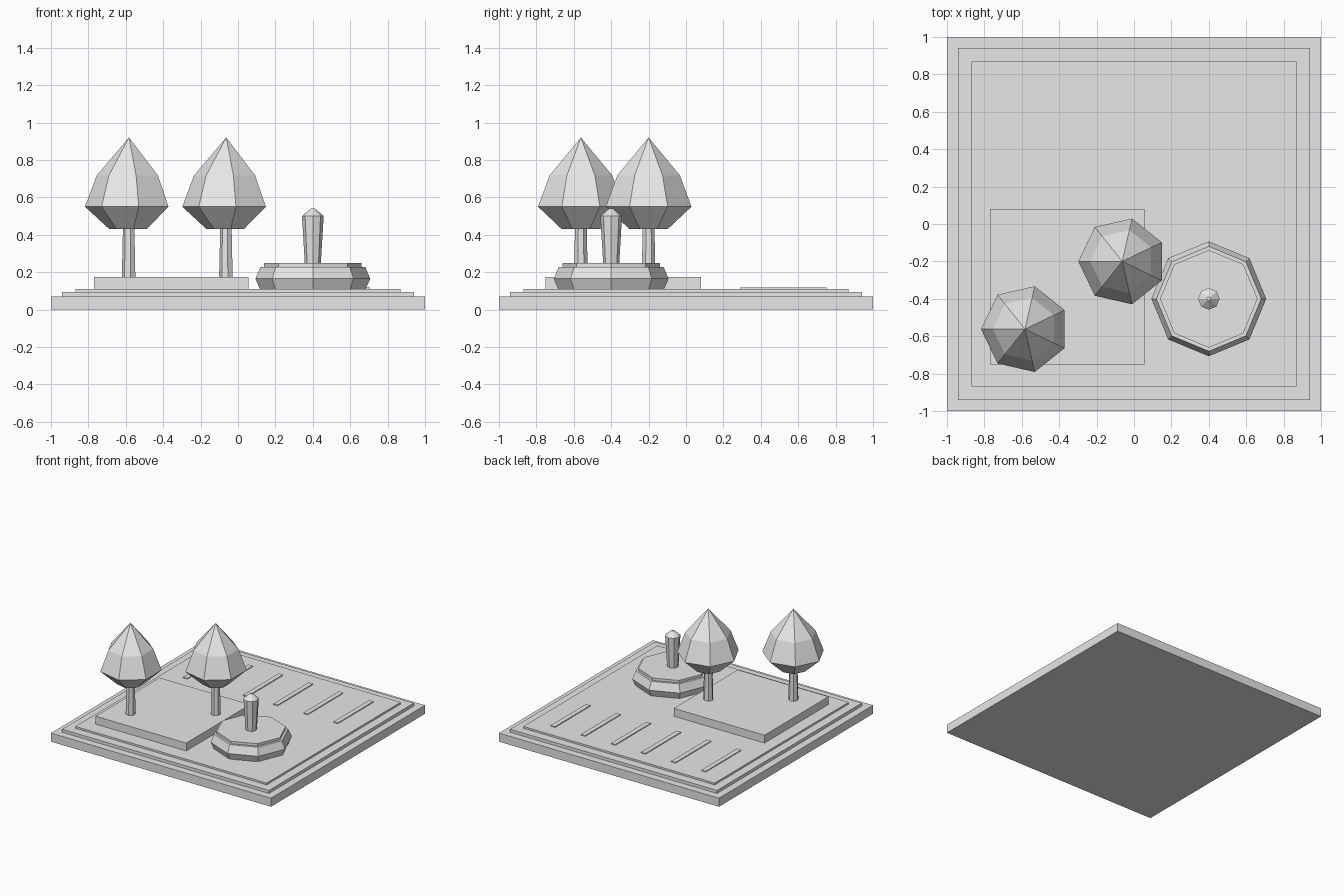
import bpy
import bmesh
from math import cos, sin, pi

cube = bpy.data.objects.get("Cube")
if cube:
    bpy.data.objects.remove(cube, do_unlink=True)

grey = bpy.data.materials.new("plain grey")
grey.use_nodes = True
colour = (0.8, 0.8, 0.8, 1)
grey.diffuse_color = colour
grey.node_tree.nodes["Principled BSDF"].inputs["Base Color"].default_value = colour


def add_object(name, bm):
    bmesh.ops.recalc_face_normals(bm, faces=bm.faces)
    mesh = bpy.data.meshes.new(name)
    bm.to_mesh(mesh)
    bm.free()
    mesh.materials.append(grey)
    obj = bpy.data.objects.new(name, mesh)
    bpy.context.scene.collection.objects.link(obj)
    return obj


def box(name, x0, x1, y0, y1, z0, z1):
    bm = bmesh.new()
    bmesh.ops.create_cube(bm, size=1)
    for v in bm.verts:
        v.co.x = x1 if v.co.x > 0 else x0
        v.co.y = y1 if v.co.y > 0 else y0
        v.co.z = z1 if v.co.z > 0 else z0
    return add_object(name, bm)


def lathe(name, x, y, sides, profile):
    """Faceted solid from (radius, height) rings; radius 0 makes a point."""
    bm = bmesh.new()
    rings = []
    for r, z in profile:
        angles = [pi + 2 * pi * k / sides for k in range(sides)]
        if r == 0:
            rings.append([bm.verts.new((x, y, z))] * sides)
        else:
            rings.append([bm.verts.new((x + r * cos(a), y + r * sin(a), z)) for a in angles])
    for low, high in zip(rings, rings[1:]):
        for k in range(sides):
            n = (k + 1) % sides
            corners = [low[k], low[n], high[n], high[k]]
            bm.faces.new(list(dict.fromkeys(corners)))
    for ring in (rings[0], rings[-1]):
        if ring[0] is not ring[1]:
            bm.faces.new(ring)
    return add_object(name, bm)


# Stepped square ground
for name, half, z0, z1 in (("base_slab", 1, 0, 0.07),
                           ("middle_step", 0.94, 0.07, 0.095),
                           ("plaza_floor", 0.87, 0.095, 0.11)):
    box(name, -half, half, -half, half, z0, z1)

# Raised lawn bed under the trees
box("lawn_bed", -0.77, 0.055, -0.75, 0.08, 0.11, 0.175)

# Row of thin ground stripes at the back
for i in range(6):
    x = -0.685 + 0.274 * i
    box(f"ground_stripe_{i + 1}", x - 0.02, x + 0.02, 0.29, 0.75, 0.11, 0.117)

# Trees
for i, (x, y) in enumerate(((-0.583, -0.562), (-0.063, -0.2)), 1):
    lathe(f"tree_trunk_{i}", x, y, 7, [(0.038, 0.175), (0.032, 0.44)])
    lathe(f"tree_crown_{i}", x, y, 7,
          [(0.105, 0.43), (0.235, 0.55), (0.172, 0.717), (0, 0.92)])

# Fountain: basin, rim step and centre pillar
fx, fy = 0.4, -0.4
lathe("fountain_basin", fx, fy, 8, [(0.283, 0.11), (0.307, 0.165), (0.28, 0.228)])
lathe("fountain_rim", fx, fy, 8, [(0.261, 0.228), (0.261, 0.248)])
lathe("fountain_pillar", fx, fy, 8,
      [(0.043, 0.248), (0.058, 0.5), (0.011, 0.54)])
